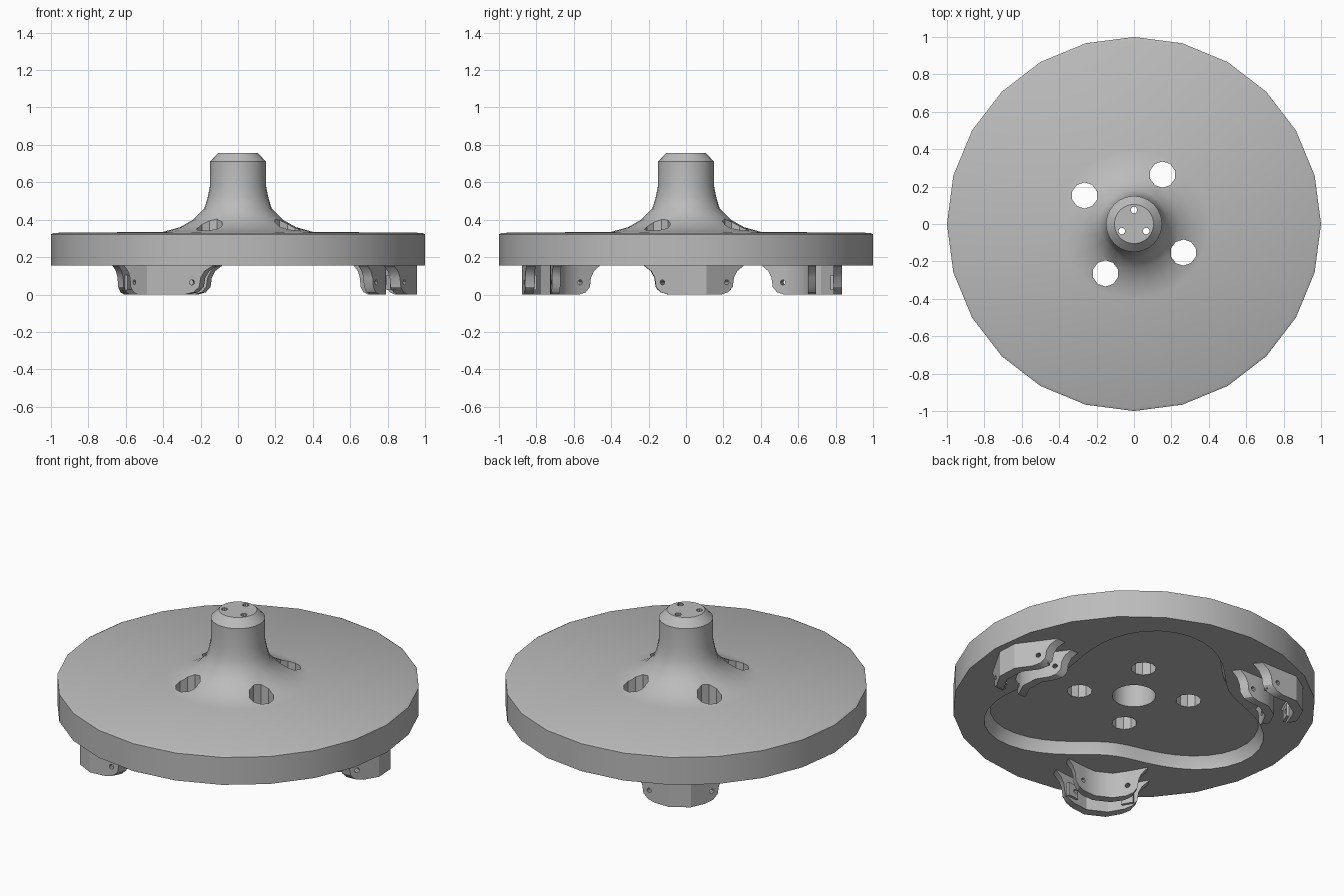
import bpy, bmesh, math
from mathutils import Matrix, Vector

cube = bpy.data.objects.get("Cube")
if cube:
    bpy.data.objects.remove(cube, do_unlink=True)

grey = bpy.data.materials.new("plain grey")
grey.use_nodes = True
COLOUR = (0.5, 0.5, 0.5, 1)
grey.diffuse_color = COLOUR
grey.node_tree.nodes["Principled BSDF"].inputs["Base Color"].default_value = COLOUR

TURN = math.radians(3)      # small twist of the bracket pattern
THIRD = math.tau / 3
SLOPE = 0.65                # how far the bracket wings sweep back


def finish(name, bm):
    bmesh.ops.recalc_face_normals(bm, faces=bm.faces[:])
    mesh = bpy.data.meshes.new(name)
    bm.to_mesh(mesh)
    bm.free()
    mesh.materials.append(grey)
    ob = bpy.data.objects.new(name, mesh)
    bpy.context.collection.objects.link(ob)
    return ob


def activate(ob):
    bpy.ops.object.select_all(action='DESELECT')
    ob.select_set(True)
    bpy.context.view_layer.objects.active = ob


def cut(ob, cutter):
    activate(ob)
    mod = ob.modifiers.new("cut", 'BOOLEAN')
    mod.operation = 'DIFFERENCE'
    mod.solver = 'EXACT'
    mod.object = cutter
    bpy.ops.object.modifier_apply(modifier=mod.name)
    bpy.data.objects.remove(cutter, do_unlink=True)


def smooth(ob):
    activate(ob)
    bpy.ops.object.shade_smooth_by_angle(angle=math.radians(32))


def drills(holes, sides):
    """Cylinders given as (centre, axis, radius, length), in one cutter."""
    bm = bmesh.new()
    for centre, axis, radius, length in holes:
        turn = Vector(axis).to_track_quat('Z', 'Y').to_matrix().to_4x4()
        bmesh.ops.create_cone(bm, cap_ends=True, segments=sides, radius1=radius,
                              radius2=radius, depth=length,
                              matrix=Matrix.Translation(centre) @ turn)
    ob = finish("drill", bm)
    ob.hide_render = True
    return ob


def polar(radius, angle, z):
    return Vector((radius * math.cos(angle), radius * math.sin(angle), z))


# Disc and hollow hub, turned from one profile
profile = [(0, .757), (.105, .757), (.15, .71), (.15, .58), (.162, .52), (.18, .46),
           (.24, .40), (.31, .36), (.4, .335), (.985, .33), (1, .322), (1, .155),
           (.12, .155), (.12, .69), (0, .69)]
bm = bmesh.new()
verts = [bm.verts.new((r, 0, z)) for r, z in profile]
edges = [bm.edges.new(pair) for pair in zip(verts, verts[1:])]
bmesh.ops.spin(bm, geom=verts + edges, cent=(0, 0, 0), axis=(0, 0, 1),
               angle=math.tau, steps=24, use_merge=True)
bmesh.ops.remove_doubles(bm, verts=bm.verts[:], dist=0.0001)
disc = finish("disc_with_hub", bm)

# Three-lobed pocket under the disc
bm = bmesh.new()
rings = []
for z, shrink in ((.1, 1.0), (.17, 1.0), (.225, .96)):
    ring = []
    for i in range(60):
        a = math.tau * i / 60
        lobe = .70 + .15 * math.cos(3 * (a - TURN - math.pi / 3))
        ring.append(bm.verts.new(polar(lobe * shrink, a, z)))
    rings.append(ring)
for low, high in zip(rings, rings[1:]):
    for i in range(60):
        j = (i + 1) % 60
        bm.faces.new((low[i], low[j], high[j], high[i]))
bm.faces.new(rings[0])
bm.faces.new(rings[-1])
pocket = finish("pocket", bm)
pocket.hide_render = True
cut(disc, pocket)

# Four large through holes, three small holes in the cap
UP = (0, 0, 1)
cut(disc, drills([(polar(.305, math.radians(60 + 90 * i), .3), UP, .07, .6)
                  for i in range(4)], 10))
cut(disc, drills([(polar(.075, math.radians(90) + THIRD * i, .72), UP, .018, .2)
                  for i in range(3)], 10))
smooth(disc)

# Half outline of a bracket plate: sideways distance and lowest height
half = [(.06, 0), (.14, 0), (.18, .012), (.205, .04), (.212, .09),
        (.23, .125), (.265, .153)]
outline = [(-t, z) for t, z in reversed(half)] + half


def sweep(t):
    return SLOPE * max(0, abs(t) - .06)


def bracket_plate(name, front, thick, width, spin):
    """Swept-back plate with flared ends and two screw holes."""
    bm = bmesh.new()
    columns = []
    for t, low in outline:
        t *= width
        r = front - sweep(t)
        columns.append([bm.verts.new(p) for p in
                        ((r, t, low), (r, t, .165), (r - thick, t, .165), (r - thick, t, low))])
    for a, b in zip(columns, columns[1:]):
        for i in range(4):
            j = (i + 1) % 4
            bm.faces.new((a[i], a[j], b[j], b[i]))
    bm.faces.new(columns[0])
    bm.faces.new(columns[-1])
    ob = finish(name, bm)
    cut(ob, screw_drill(front, thick, width))
    ob.rotation_euler.z = spin
    smooth(ob)


def screw_drill(front, thick, width):
    holes = []
    for side in (-1, 1):
        t = .16 * width * side
        holes.append(((front - sweep(t) - thick / 2, t, .065), (1, SLOPE * side, 0), .014, .14))
    return drills(holes, 10)


def screw_pads(name, front, thick, spin):
    """Square pads on the inner side of the wings."""
    bm = bmesh.new()
    for side in (-1, 1):
        t = .16 * side
        place = (Matrix.Translation((front - sweep(t) - thick, t, .065))
                 @ Matrix.Rotation(math.atan(SLOPE) * side, 4, 'Z')
                 @ Matrix.Diagonal((.03, .07, .08, 1)))
        bmesh.ops.create_cube(bm, size=1, matrix=place)
    ob = finish(name, bm)
    cut(ob, screw_drill(front, thick, 1))
    ob.rotation_euler.z = spin


# Three brackets, each a pair of plates
for i, place in enumerate(("left", "back", "front")):
    spin = TURN + THIRD * i
    bracket_plate(place + "_bracket_outer_plate", .955, .055, 1, spin)
    bracket_plate(place + "_bracket_inner_plate", .79, .05, .85, spin)
    screw_pads(place + "_bracket_screw_pads", .955, .055, spin)
